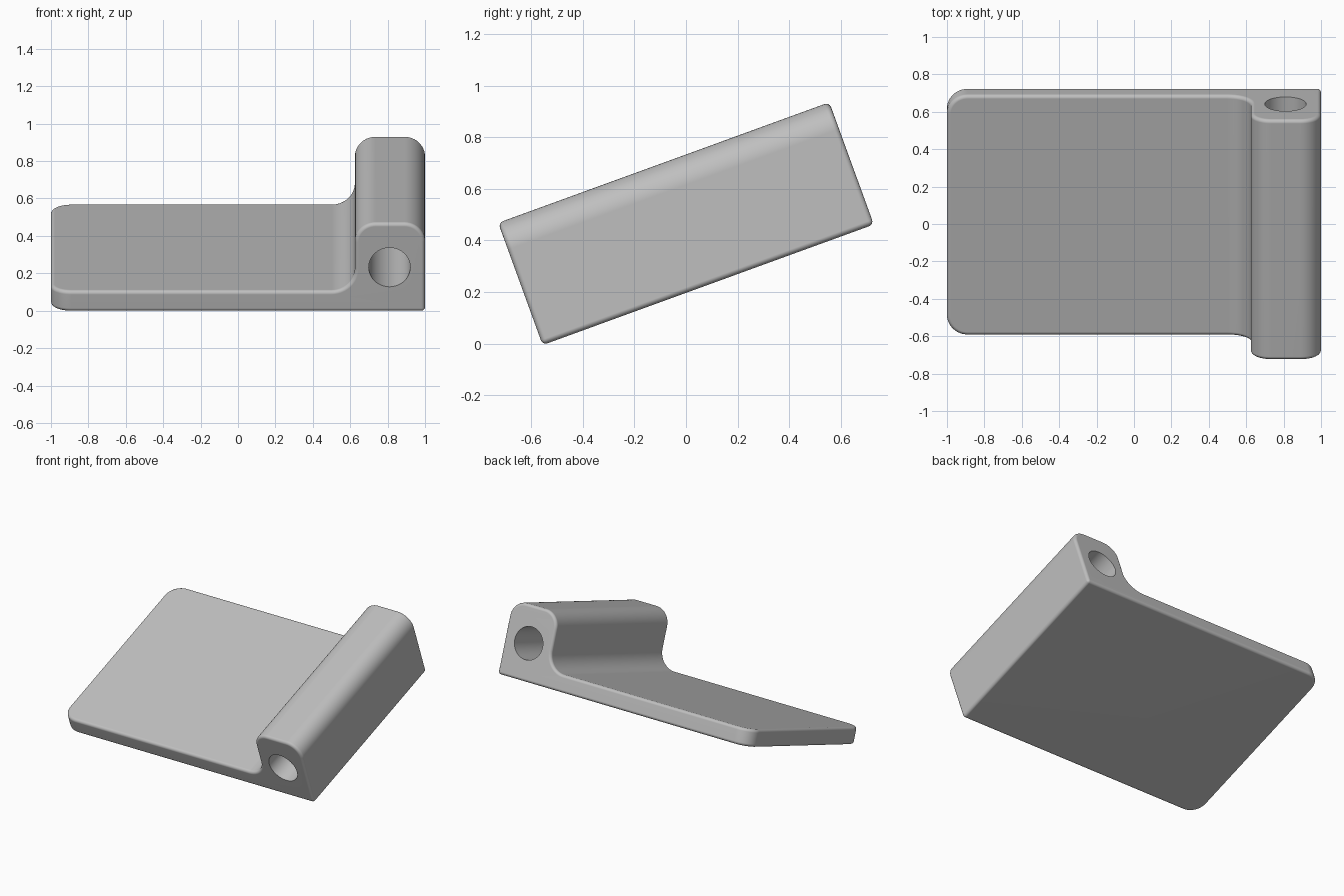
import bpy, bmesh, math
from mathutils import Vector

cube = bpy.data.objects.get("Cube")
if cube:
    bpy.data.objects.remove(cube, do_unlink=True)

TILT = math.radians(20)
LENGTH, HEIGHT, PLATE = 1.366, 0.504, 0.118
BARREL_X, ROUND = 0.625, 0.11
FILLET, EDGE = 0.125, 0.02
HOLE_X, HOLE_Z, HOLE_R = 0.81, 0.253, 0.111


def arc(cx, cz, r, start, end, steps=12):
    """Points of an arc in the x-z plane, angles in degrees."""
    angles = [math.radians(start + (end - start) * i / steps) for i in range(steps + 1)]
    return [(cx + r * math.cos(a), cz + r * math.sin(a)) for a in angles]


def apply(obj, mod):
    bpy.context.view_layer.objects.active = obj
    bpy.ops.object.modifier_apply(modifier=mod.name)


# Side profile: flat plate flowing through a fillet into a rounded barrel
profile = [(-1, 0), (1, 0)]
profile += arc(1 - ROUND, HEIGHT - ROUND, ROUND, 0, 90)
profile += arc(BARREL_X + ROUND, HEIGHT - ROUND, ROUND, 90, 180)
profile += arc(BARREL_X - FILLET, PLATE + FILLET, FILLET, 0, -90)
profile += [(-1, PLATE)]

bm = bmesh.new()
face = bm.faces.new([bm.verts.new((x, -LENGTH / 2, z)) for x, z in profile])
grown = bmesh.ops.extrude_face_region(bm, geom=[face])
bmesh.ops.translate(bm, vec=Vector((0, LENGTH, 0)),
                    verts=[v for v in grown["geom"] if isinstance(v, bmesh.types.BMVert)])

# Rounded plan corners at the free end of the plate
corners = [e for e in bm.edges
           if all(v.co.x < -0.99 for v in e.verts)
           and abs(e.verts[0].co.y - e.verts[1].co.y) < 0.01]
bmesh.ops.bevel(bm, geom=corners, offset=ROUND, segments=12, profile=0.5, affect='EDGES')
bmesh.ops.recalc_face_normals(bm, faces=bm.faces)
mesh = bpy.data.meshes.new("hinge_leaf")
bm.to_mesh(mesh)
bm.free()
leaf = bpy.data.objects.new("hinge_leaf", mesh)
bpy.context.collection.objects.link(leaf)

# Soft outer edges
soft = leaf.modifiers.new("soft_edges", 'BEVEL')
soft.width, soft.segments = EDGE, 4
soft.limit_method, soft.angle_limit = 'ANGLE', math.radians(40)
apply(leaf, soft)

# Pin hole running the full length of the barrel
bpy.ops.mesh.primitive_cylinder_add(vertices=64, radius=HOLE_R, depth=LENGTH * 2,
                                    location=(HOLE_X, 0, HOLE_Z),
                                    rotation=(math.pi / 2, 0, 0))
pin = bpy.context.object
pin.name = "pin_hole_cutter"
pin.hide_render = True
cut = leaf.modifiers.new("pin_hole", 'BOOLEAN')
cut.operation, cut.object, cut.solver = 'DIFFERENCE', pin, 'EXACT'
apply(leaf, cut)
bpy.data.objects.remove(pin, do_unlink=True)

# Single grey finish
grey = bpy.data.materials.new("plain_grey")
grey.use_nodes = True
colour = (0.52, 0.52, 0.52, 1)
grey.diffuse_color = colour
grey.node_tree.nodes["Principled BSDF"].inputs["Base Color"].default_value = colour
leaf.data.materials.clear()
leaf.data.materials.append(grey)

# Smooth shading with flat faces kept flat
bpy.ops.object.select_all(action='DESELECT')
leaf.select_set(True)
bpy.context.view_layer.objects.active = leaf
bpy.ops.object.shade_smooth_by_angle(angle=math.radians(35))
weighted = leaf.modifiers.new("weighted_normals", 'WEIGHTED_NORMAL')
weighted.keep_sharp = True

# Tilt the leaf so its front lower edge rests on the ground
leaf.rotation_euler.x = TILT
leaf.location = (0, HEIGHT / 2 * math.sin(TILT),
                 LENGTH / 2 * math.sin(TILT) - EDGE * (math.sin(TILT) + math.cos(TILT) - 1))
